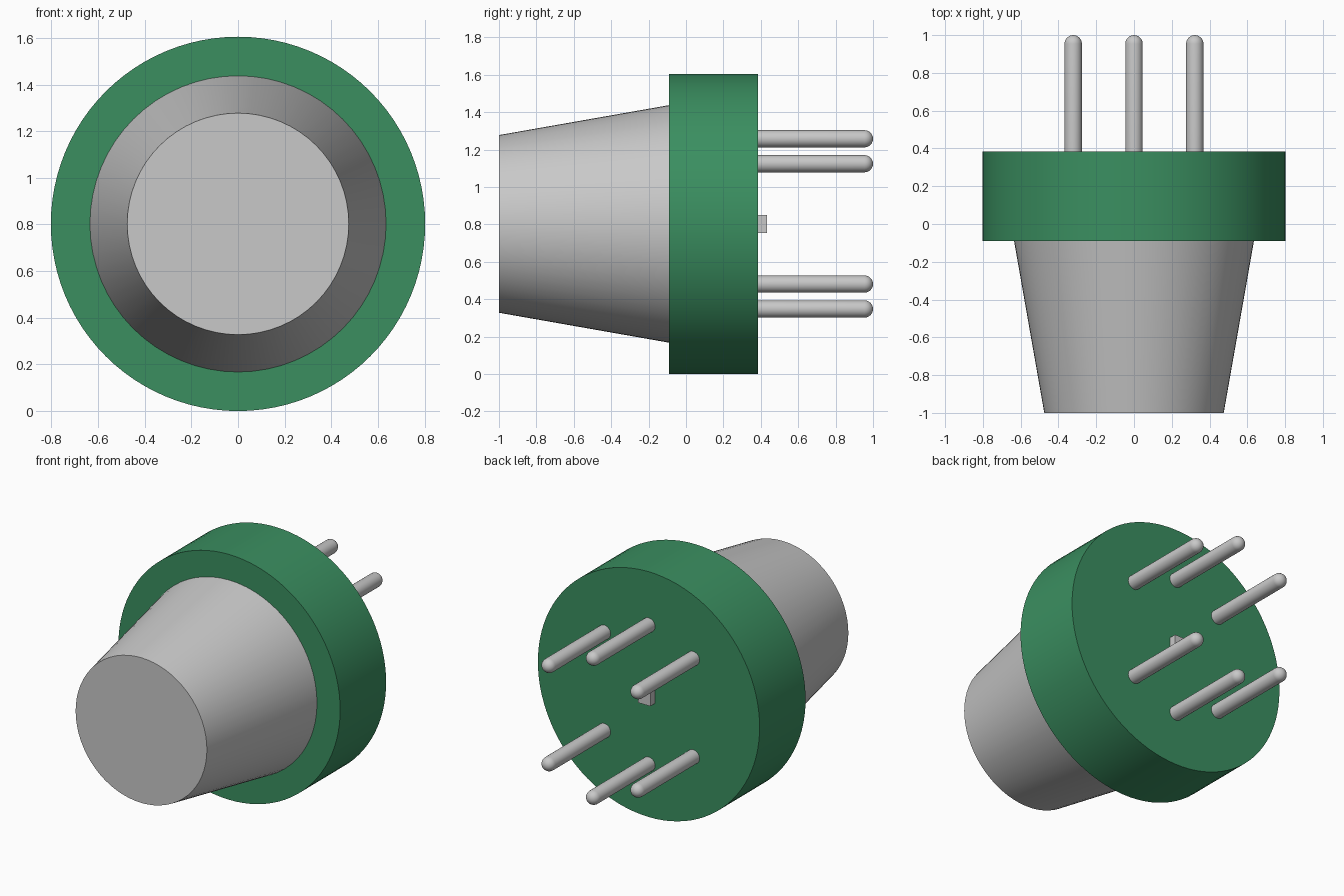
import bpy, bmesh, math
from mathutils import Matrix

cube = bpy.data.objects.get("Cube")
if cube:
    bpy.data.objects.remove(cube, do_unlink=True)

CZ = 0.8025                      # height of the main axis
FRONT, RIM, BACK, TIP = -1.0, -0.09, 0.385, 1.0


def material(name, rgb):
    m = bpy.data.materials.new(name)
    m.use_nodes = True
    m.diffuse_color = (*rgb, 1)
    m.node_tree.nodes["Principled BSDF"].inputs["Base Color"].default_value = (*rgb, 1)
    return m


grey = material("light grey", (0.58, 0.58, 0.58))
green = material("green", (0.043, 0.275, 0.118))


def lathe(name, profile, mat, x=0, z=CZ, steps=64):
    """Spin (radius, y) points around an axis parallel to y."""
    bm = bmesh.new()
    verts = [bm.verts.new((r, y, 0)) for r, y in profile]
    edges = [bm.edges.new(pair) for pair in zip(verts, verts[1:])]
    bmesh.ops.spin(bm, geom=verts + edges, cent=(0, 0, 0), axis=(0, 1, 0),
                   angle=math.tau, steps=steps)
    bmesh.ops.remove_doubles(bm, verts=bm.verts, dist=1e-5)
    bmesh.ops.recalc_face_normals(bm, faces=bm.faces)
    return finish(name, bm, mat, (x, 0, z))


def finish(name, bm, mat, location):
    mesh = bpy.data.meshes.new(name)
    bm.to_mesh(mesh)
    bm.free()
    mesh.materials.append(mat)
    obj = bpy.data.objects.new(name, mesh)
    obj.location = location
    bpy.context.collection.objects.link(obj)
    bpy.ops.object.select_all(action='DESELECT')
    obj.select_set(True)
    bpy.context.view_layer.objects.active = obj
    bpy.ops.object.shade_smooth_by_angle(angle=math.radians(35))
    return obj


# Tapered body and thick flange disc
lathe("tapered_body", [(0, FRONT), (0.475, FRONT), (0.635, RIM), (0, RIM)], grey)
lathe("flange_disc", [(0, RIM), (0.8025, RIM), (0.8025, BACK), (0, BACK)], green, steps=96)

# Six round-ended pins: three above and three below the axis
PIN_R, RING = 0.046, 0.455
dome = [(PIN_R * math.cos(a), TIP - PIN_R + PIN_R * math.sin(a))
        for a in (math.radians(15 * i) for i in range(6))]
pin_profile = [(0, BACK - 0.01), (PIN_R, BACK - 0.01)] + dome + [(0, TIP)]
for i, deg in enumerate((45, 90, 135, 225, 270, 315), 1):
    a = math.radians(deg)
    lathe(f"pin_{i}", pin_profile, grey, RING * math.cos(a), CZ + RING * math.sin(a), 24)

# Small square key in the middle of the back
bm = bmesh.new()
bmesh.ops.create_cube(bm, size=1, matrix=Matrix.Diagonal((0.09, 0.055, 0.095, 1)))
finish("centre_key", bm, grey, (0, BACK + 0.02, CZ))
